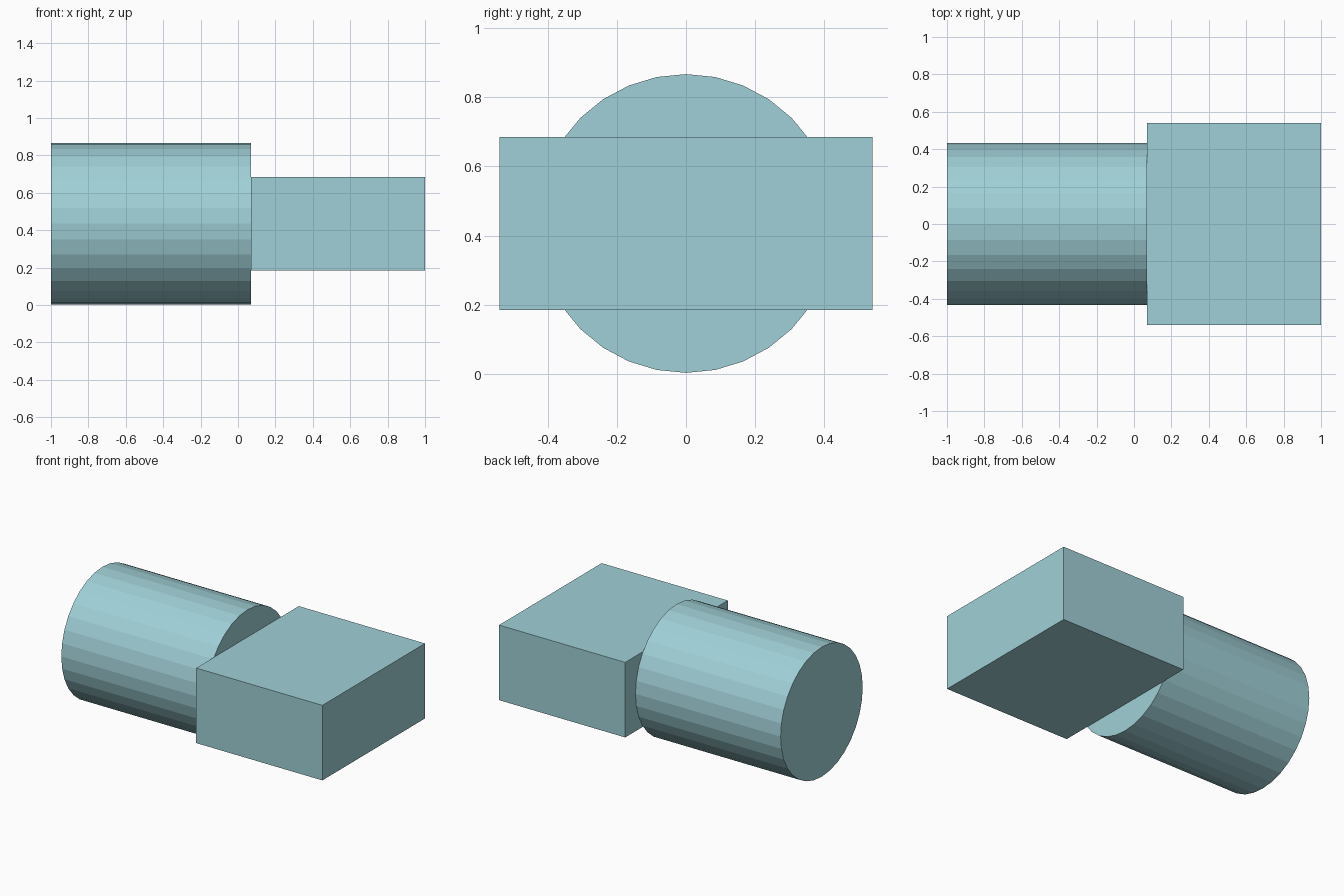
import bpy
import math
from mathutils import Matrix

if "Cube" in bpy.data.objects:
    bpy.data.objects.remove(bpy.data.objects["Cube"])

MID_Z = 0.435      # shared axis height
JOIN_X = 0.07      # where the barrel meets the block

teal = bpy.data.materials.new("pale teal")
teal.diffuse_color = (0.35, 0.63, 0.68, 1.0)
teal.use_nodes = True
teal.node_tree.nodes["Principled BSDF"].inputs["Base Color"].default_value = teal.diffuse_color


def finish(name):
    ob = bpy.context.object
    ob.name = name
    ob.data.materials.append(teal)
    return ob


# Round barrel lying along x, 32 flat sides with a vertex at the top
bpy.ops.mesh.primitive_cylinder_add(vertices=32, radius=0.432, depth=JOIN_X + 1)
barrel = finish("barrel")
barrel.data.transform(Matrix.Rotation(math.pi / 2, 4, 'Y'))
barrel.location = ((JOIN_X - 1) / 2, 0, MID_Z)

# Rectangular block butted against the barrel end
bpy.ops.mesh.primitive_cube_add(size=1)
block = finish("block")
block.data.transform(Matrix.Diagonal((1 - JOIN_X, 1.08, 0.5, 1)))
block.location = ((1 + JOIN_X) / 2, 0, MID_Z)
